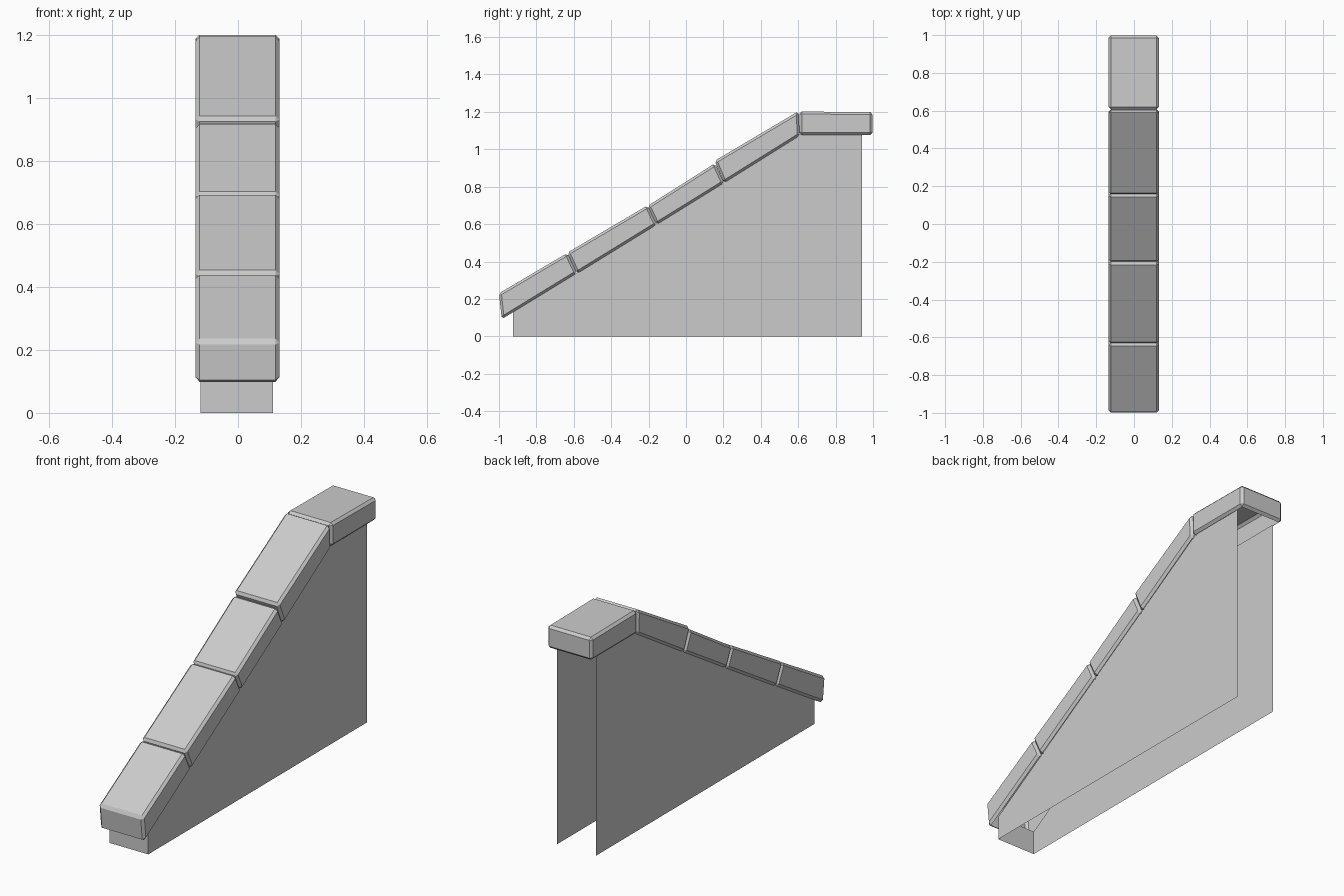
import bpy, bmesh

if "Cube" in bpy.data.objects:
    bpy.data.objects.remove(bpy.data.objects["Cube"])


def finish(bm, name):
    me = bpy.data.meshes.new(name)
    bm.to_mesh(me)
    bm.free()
    ob = bpy.data.objects.new(name, me)
    bpy.context.collection.objects.link(ob)
    return ob


def prism(profile, x0, x1):
    """Extrude a (y, z) side profile between two x positions."""
    bm = bmesh.new()
    left = [bm.verts.new((x0, y, z)) for y, z in profile]
    right = [bm.verts.new((x1, y, z)) for y, z in profile]
    bm.faces.new(left)
    bm.faces.new(right)
    n = len(profile)
    for i in range(n):
        j = (i + 1) % n
        bm.faces.new((left[i], left[j], right[j], right[i]))
    bmesh.ops.recalc_face_normals(bm, faces=bm.faces)
    return bm


# Hollow wall: two sides and a low front, open at the back, bottom and top
wall = prism([(-0.925, 0), (0.94, 0), (0.94, 1.082), (0.61, 1.082),
              (-0.925, 0.13)], -0.12, 0.112)
wall.normal_update()
drop = [f for f in wall.faces if abs(f.normal.x) < 0.5 and f.normal.y > -0.9]
bmesh.ops.delete(wall, geom=drop, context='FACES')
finish(wall, "wall")

# Coping stones: bottom front, bottom back, top back, top front
stones = {
    "coping_stone_1": [(-0.985, 0.092), (-0.583, 0.338), (-0.635, 0.445), (-1.0, 0.23)],
    "coping_stone_2": [(-0.583, 0.335), (-0.157, 0.597), (-0.205, 0.700), (-0.635, 0.447)],
    "coping_stone_3": [(-0.157, 0.597), (0.203, 0.82), (0.155, 0.925), (-0.205, 0.697)],
    "coping_stone_4": [(0.203, 0.82), (0.608, 1.073), (0.602, 1.204), (0.153, 0.938)],
    "top_cap": [(0.607, 1.076), (0.998, 1.076), (0.998, 1.198), (0.607, 1.202)],
}
for name, profile in stones.items():
    bm = prism(profile, -0.135, 0.132)
    bmesh.ops.bevel(bm, geom=bm.edges[:], offset=0.013, segments=1,
                    profile=0.5, affect='EDGES')
    bm.normal_update()
    # The underside is open to the hollow wall
    under = [f for f in bm.faces if f.normal.z < -0.75 and abs(f.normal.x) < 0.1]
    big = max(under, key=lambda f: f.calc_area())
    bmesh.ops.delete(bm, geom=[big], context='FACES')
    finish(bm, name)
